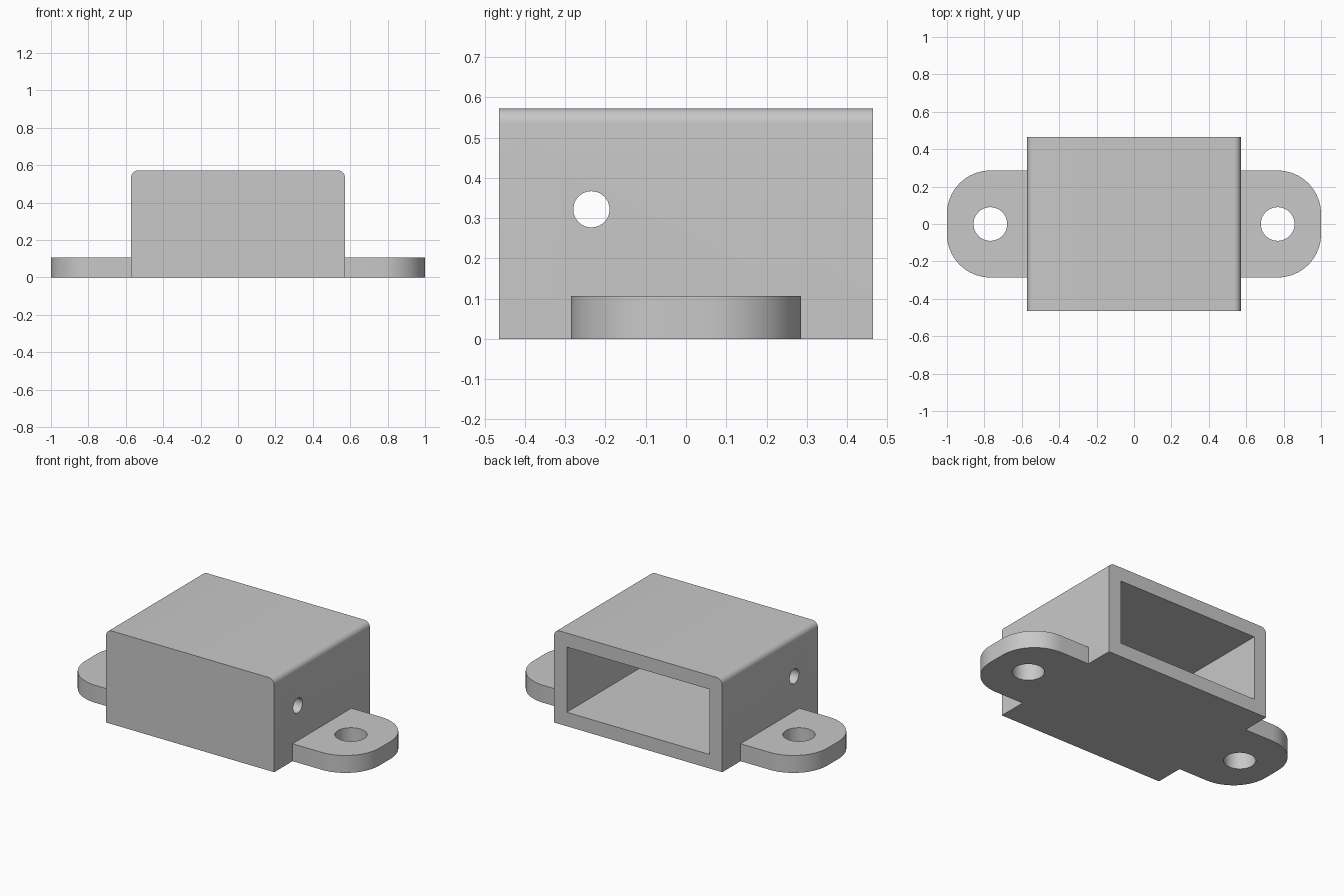
import bpy
import bmesh
from math import pi, cos, sin
from mathutils import Matrix

if "Cube" in bpy.data.objects:
    bpy.data.objects.remove(bpy.data.objects["Cube"], do_unlink=True)

HALF_W, HALF_D, HEIGHT = 0.571, 0.464, 0.572
WALL, TOP_FILLET = 0.086, 0.036
TAB_R, TAB_HALF, TAB_H = 0.232, 0.286, 0.107
HOLE_X, HOLE_R = 0.768, 0.09
SIDE_Y, SIDE_Z, SIDE_R = -0.235, 0.322, 0.045

grey = bpy.data.materials.new("plain grey")
grey.use_nodes = True
grey.diffuse_color = (0.58, 0.58, 0.58, 1)
grey.node_tree.nodes["Principled BSDF"].inputs["Base Color"].default_value = (0.58, 0.58, 0.58, 1)


def arc(cx, cy, r, start, end, steps):
    return [(cx + r * cos(start + (end - start) * i / steps),
             cy + r * sin(start + (end - start) * i / steps)) for i in range(steps + 1)]


def prism(name, outline, depth, matrix=Matrix()):
    """Extrude a flat outline along its own z axis, then place it."""
    bm = bmesh.new()
    face = bm.faces.new([bm.verts.new((u, v, 0)) for u, v in outline])
    made = bmesh.ops.extrude_face_region(bm, geom=[face])
    top = [g for g in made["geom"] if isinstance(g, bmesh.types.BMVert)]
    bmesh.ops.translate(bm, verts=top, vec=(0, 0, depth))
    bmesh.ops.transform(bm, matrix=matrix, verts=bm.verts)
    bmesh.ops.recalc_face_normals(bm, faces=bm.faces)
    mesh = bpy.data.meshes.new(name)
    bm.to_mesh(mesh)
    bm.free()
    mesh.materials.append(grey)
    obj = bpy.data.objects.new(name, mesh)
    bpy.context.collection.objects.link(obj)
    return obj


def combine(target, other, operation):
    mod = target.modifiers.new(operation.title(), "BOOLEAN")
    mod.operation, mod.solver, mod.object = operation, "EXACT", other
    other.hide_render = True
    bpy.ops.object.select_all(action="DESELECT")
    bpy.context.view_layer.objects.active = target
    target.select_set(True)
    bpy.ops.object.modifier_apply(modifier=mod.name)
    bpy.data.objects.remove(other, do_unlink=True)


# Box shell: front profile with rounded upper edges, run from front to back
fx, fz = HALF_W - TOP_FILLET, HEIGHT - TOP_FILLET
profile = ([(-HALF_W, 0), (HALF_W, 0)]
           + arc(fx, fz, TOP_FILLET, 0, pi / 2, 8)
           + arc(-fx, fz, TOP_FILLET, pi / 2, pi, 8))
box = prism("mounting_box", profile, 2 * HALF_D,
            Matrix.Translation((0, HALF_D, 0)) @ Matrix.Rotation(pi / 2, 4, "X"))

# Mounting tabs: one rounded plate passing under the box
cx, cy = 1 - TAB_R, TAB_HALF - TAB_R
plate_outline = []
for i, (sx, sy) in enumerate([(1, 1), (-1, 1), (-1, -1), (1, -1)]):
    plate_outline += arc(sx * cx, sy * cy, TAB_R, i * pi / 2, (i + 1) * pi / 2, 16)
combine(box, prism("mounting_tabs", plate_outline, TAB_H), "UNION")

# Cavity, open at the back
x, low, high = HALF_W - WALL, WALL, HEIGHT - WALL
cavity = prism("cavity_cutter", [(-x, low), (x, low), (x, high), (-x, high)],
               2 * HALF_D - WALL + 0.1,
               Matrix.Translation((0, HALF_D + 0.1, 0)) @ Matrix.Rotation(pi / 2, 4, "X"))
combine(box, cavity, "DIFFERENCE")

# Screw holes through the tabs
for side in (-1, 1):
    circle = arc(0, 0, HOLE_R, 0, 2 * pi, 48)[:-1]
    combine(box, prism("screw_hole_cutter", circle, 0.4,
                       Matrix.Translation((side * HOLE_X, 0, -0.1))), "DIFFERENCE")

# Cross hole through both side walls
circle = arc(0, 0, SIDE_R, 0, 2 * pi, 40)[:-1]
combine(box, prism("side_hole_cutter", circle, 2,
                   Matrix.Translation((-1, SIDE_Y, SIDE_Z)) @ Matrix.Rotation(pi / 2, 4, "Y")),
        "DIFFERENCE")

# Smooth curved walls, crisp edges
bpy.ops.object.select_all(action="DESELECT")
bpy.context.view_layer.objects.active = box
box.select_set(True)
bpy.ops.object.shade_smooth_by_angle(angle=pi / 6)
